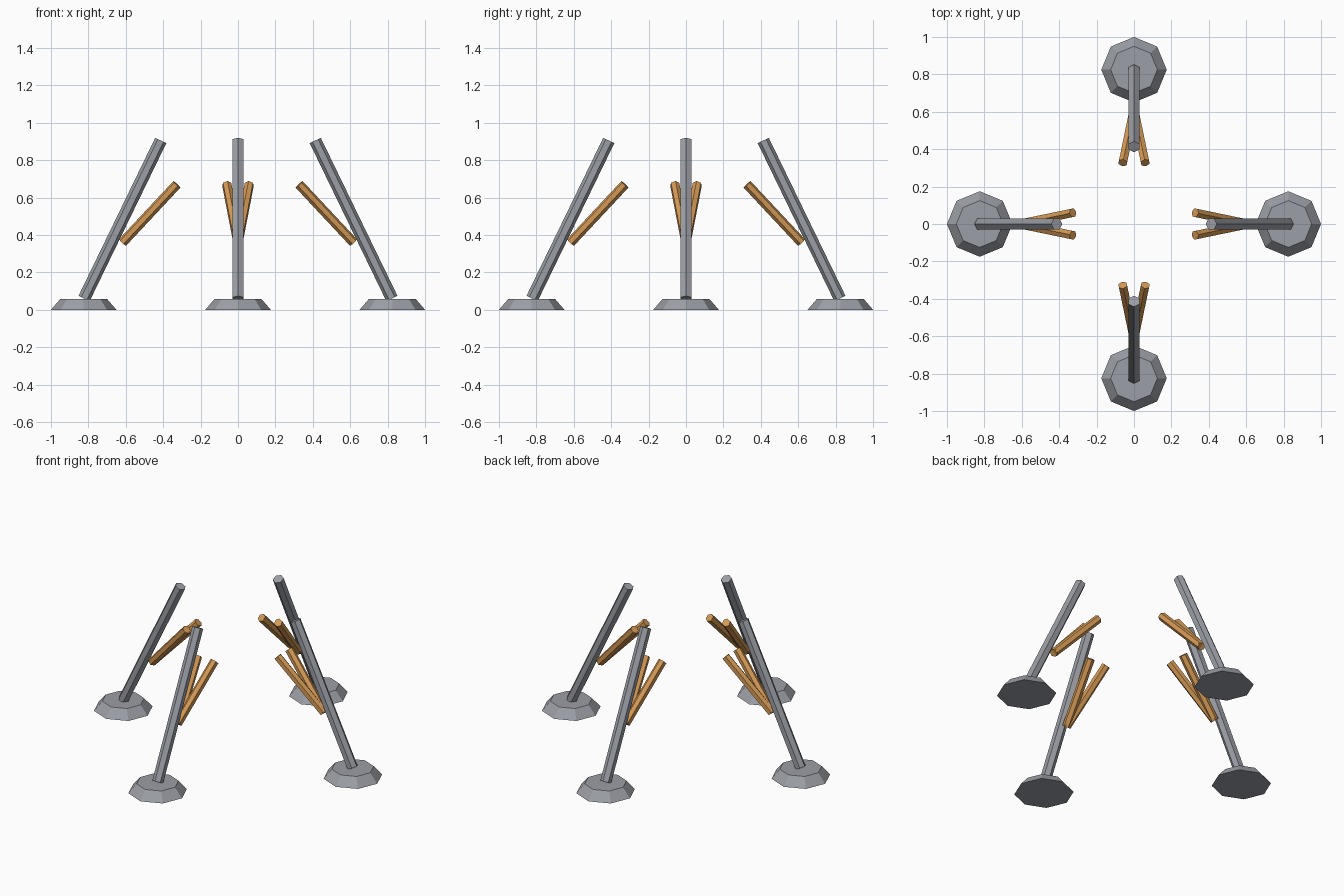
import bpy, math
from mathutils import Vector, Matrix

if "Cube" in bpy.data.objects:
    bpy.data.objects.remove(bpy.data.objects["Cube"])


def material(name, rgb):
    m = bpy.data.materials.new(name)
    m.diffuse_color = (*rgb, 1)
    m.use_nodes = True
    m.node_tree.nodes["Principled BSDF"].inputs["Base Color"].default_value = m.diffuse_color
    return m


steel = material("grey_steel", (0.33, 0.345, 0.38))
wood = material("orange_wood", (0.66, 0.32, 0.09))


def finish(name, mat, matrix):
    ob = bpy.context.object
    ob.name = name
    ob.data.materials.append(mat)
    ob.data.transform(matrix)


def rod(name, mat, a, b, radius, turn):
    """Six-sided bar from a to b, with a corner in the vertical plane."""
    a, b = Vector(a), Vector(b)
    axis = (b - a).normalized()
    side = axis.cross(Vector((0, 0, 1))).normalized()
    up = side.cross(axis)
    frame = Matrix((side, up, axis)).transposed().to_4x4()
    bpy.ops.mesh.primitive_cylinder_add(vertices=6, radius=radius, depth=(b - a).length)
    finish(name, mat, turn @ Matrix.Translation((a + b) / 2) @ frame)


# Four identical supports around the centre
for i, label in enumerate(("right", "back", "left", "front")):
    turn = Matrix.Rotation(i * math.pi / 2, 4, "Z")

    # Tapered octagonal foot
    bpy.ops.mesh.primitive_cone_add(vertices=8, radius1=0.175, radius2=0.125, depth=0.058)
    finish(label + "_foot", steel, turn @ Matrix.Translation((0.825, 0, 0.029)))

    # Inward-leaning leg
    rod(label + "_leg", steel, (0.823, 0, 0.06), (0.413, 0, 0.905), 0.033, turn)

    # Pair of spreading braces
    for s in (-1, 1):
        rod(f"{label}_brace_{'a' if s < 0 else 'b'}", wood,
            (0.617, 0, 0.36), (0.327, s * 0.06, 0.67), 0.026, turn)
